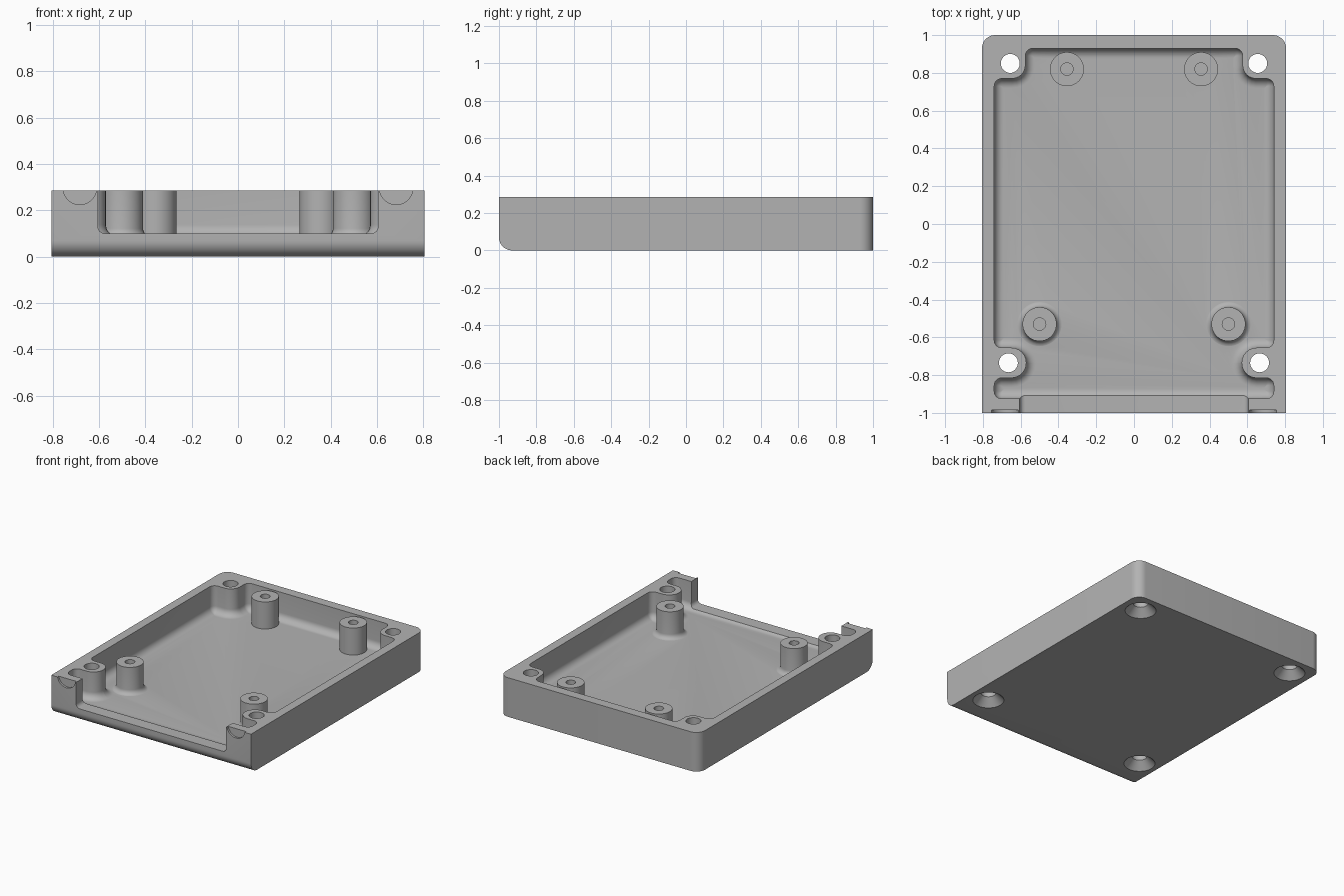
import bpy, bmesh, math
from mathutils import Vector, Matrix

if bpy.data.objects.get("Cube"):
    bpy.data.objects.remove(bpy.data.objects["Cube"], do_unlink=True)

HALF_X, TOP, FLOOR = 0.805, 0.285, 0.088
FILLET = 0.05

grey = bpy.data.materials.new("plain_grey")
grey.use_nodes = True
colour = (0.45, 0.45, 0.45, 1)
grey.diffuse_color = colour
grey.node_tree.nodes["Principled BSDF"].inputs["Base Color"].default_value = colour


def make_object(name, bm):
    bmesh.ops.recalc_face_normals(bm, faces=bm.faces)
    mesh = bpy.data.meshes.new(name)
    bm.to_mesh(mesh)
    bm.free()
    mesh.materials.append(grey)
    obj = bpy.data.objects.new(name, mesh)
    bpy.context.collection.objects.link(obj)
    return obj


def loft(name, rings):
    """Skin a stack of equal closed rings and cap both ends."""
    bm = bmesh.new()
    loops = [[bm.verts.new(p) for p in ring] for ring in rings]
    n = len(loops[0])
    for a, b in zip(loops, loops[1:]):
        for i in range(n):
            j = (i + 1) % n
            bm.faces.new((a[i], a[j], b[j], b[i]))
    bm.faces.new(loops[0][::-1])
    bm.faces.new(loops[-1])
    return make_object(name, bm)


def lathe(name, x, y, profile, sides=40):
    turns = [2 * math.pi * i / sides for i in range(sides)]
    return loft(name, [[(x + r * math.cos(t), y + r * math.sin(t), z) for t in turns]
                       for r, z in profile])


def rounded_ring(corners, inset=0, steps=6):
    """Counter-clockwise outline of (x, y, radius) corners, moved inward by inset."""
    points = []
    for i, (x, y, r) in enumerate(corners):
        p = Vector((x, y))
        d1 = (p - Vector(corners[i - 1][:2])).normalized()
        d2 = (Vector(corners[(i + 1) % len(corners)][:2]) - p).normalized()
        n1, n2 = Vector((-d1.y, d1.x)), Vector((-d2.y, d2.x))
        turn = 1 if d1.x * d2.y - d1.y * d2.x > 0 else -1
        radius = max(r - turn * inset, 0.002)
        centre = p + (n1 + n2) / (1 + n1.dot(n2)) * (inset + turn * radius)
        start = -n1 * turn
        sweep = turn * math.acos(max(-1, min(1, d1.dot(d2))))
        for k in range(steps + 1):
            q = centre + Matrix.Rotation(sweep * k / steps, 2) @ start * radius
            points.append(q)
    return points


def combine(target, tool, operation):
    mod = target.modifiers.new("cut", 'BOOLEAN')
    mod.object, mod.operation, mod.solver = tool, operation, 'EXACT'
    with bpy.context.temp_override(object=target, active_object=target):
        bpy.ops.object.modifier_apply(modifier=mod.name)
    bpy.data.objects.remove(tool, do_unlink=True)


# Outer shell: block with round back corners and a round lower front edge
bm = bmesh.new()
bmesh.ops.create_cube(bm, size=1)
for v in bm.verts:
    v.co = (v.co.x * 2 * HALF_X, v.co.y * 2, (v.co.z + 0.5) * TOP)


def is_rounded(edge):
    a, b = (v.co for v in edge.verts)
    back = a.y > 0.9 and b.y > 0.9 and abs(a.x - b.x) < 0.01
    front = a.y < -0.9 and b.y < -0.9 and a.z < 0.01 and b.z < 0.01
    return back or front


bmesh.ops.bevel(bm, geom=[e for e in bm.edges if is_rounded(e)], offset=0.07,
                segments=10, profile=0.5, affect='EDGES')
tray = make_object("enclosure_tray", bm)

# Cavity: outline around the four screw bosses, with a filleted floor
right_side = [(0.74, -0.925, 0.04), (0.74, -0.815, 0.04), (0.57, -0.815, 0.079),
              (0.57, -0.655, 0.079), (0.74, -0.655, 0.04), (0.74, 0.77, 0.04),
              (0.575, 0.77, 0.07), (0.575, 0.93, 0.04)]
outline = right_side + [(-x, y, r) for x, y, r in reversed(right_side)]
rings = []
for k in range(9):
    a = math.pi / 2 * k / 8
    z = FLOOR + FILLET * (1 - math.cos(a))
    inset = FILLET * (1 - math.sin(a))
    rings.append([(p.x, p.y, z) for p in rounded_ring(outline, inset)])
rings.append([(x, y, TOP + 0.1) for x, y, z in rings[-1]])
combine(tray, loft("cavity_cutter", rings), 'DIFFERENCE')

# Wide opening in the front wall
opening = [(-0.605, 0.1, 0.03), (0.605, 0.1, 0.03), (0.605, 0.5, 0), (-0.605, 0.5, 0)]
ring = rounded_ring(opening)
combine(tray, loft("opening_cutter", [[(p.x, y, p.y) for p in ring] for y in (-1.1, -0.86)]),
        'DIFFERENCE')

for side in (-1, 1):
    # Back standoffs are plain, front standoffs flare into the floor
    combine(tray, lathe("back_standoff", side * 0.355, 0.82, [(0.09, 0.04), (0.09, TOP)]), 'UNION')
    flare = 0.035
    profile = [(0.09 + flare, 0.04)]
    for k in range(7):
        a = math.pi / 2 * k / 6
        profile.append((0.09 + flare * (1 - math.sin(a)),
                        FLOOR - 0.001 + flare * (1 - math.cos(a))))
    profile.append((0.09, TOP))
    combine(tray, lathe("front_standoff", side * 0.5, -0.53, profile), 'UNION')

    # Blind pilot holes in the standoffs
    for x, y in ((0.355, 0.82), (0.5, -0.53)):
        combine(tray, lathe("pilot_cutter", side * x, y, [(0.033, 0.1), (0.033, 0.4)], 24),
                'DIFFERENCE')

    # Countersunk screw holes through the bosses
    for x, y in ((0.655, 0.85), (0.665, -0.735)):
        sink = [(0.11, -0.005), (0.105, 0), (0.05, 0.055), (0.05, 0.4)]
        combine(tray, lathe("screw_cutter", side * x, y, sink), 'DIFFERENCE')

    # Shallow half-round recess at the top of each front post
    turns = [2 * math.pi * i / 40 for i in range(40)]
    recess = [[(side * 0.683 + 0.073 * math.cos(t), y, 0.298 + 0.073 * math.sin(t))
               for t in turns] for y in (-1.1, -0.985)]
    combine(tray, loft("recess_cutter", recess), 'DIFFERENCE')

# Smooth curves, crisp edges
bpy.ops.object.select_all(action='DESELECT')
tray.select_set(True)
bpy.context.view_layer.objects.active = tray
bpy.ops.object.shade_smooth_by_angle(angle=math.radians(30))
